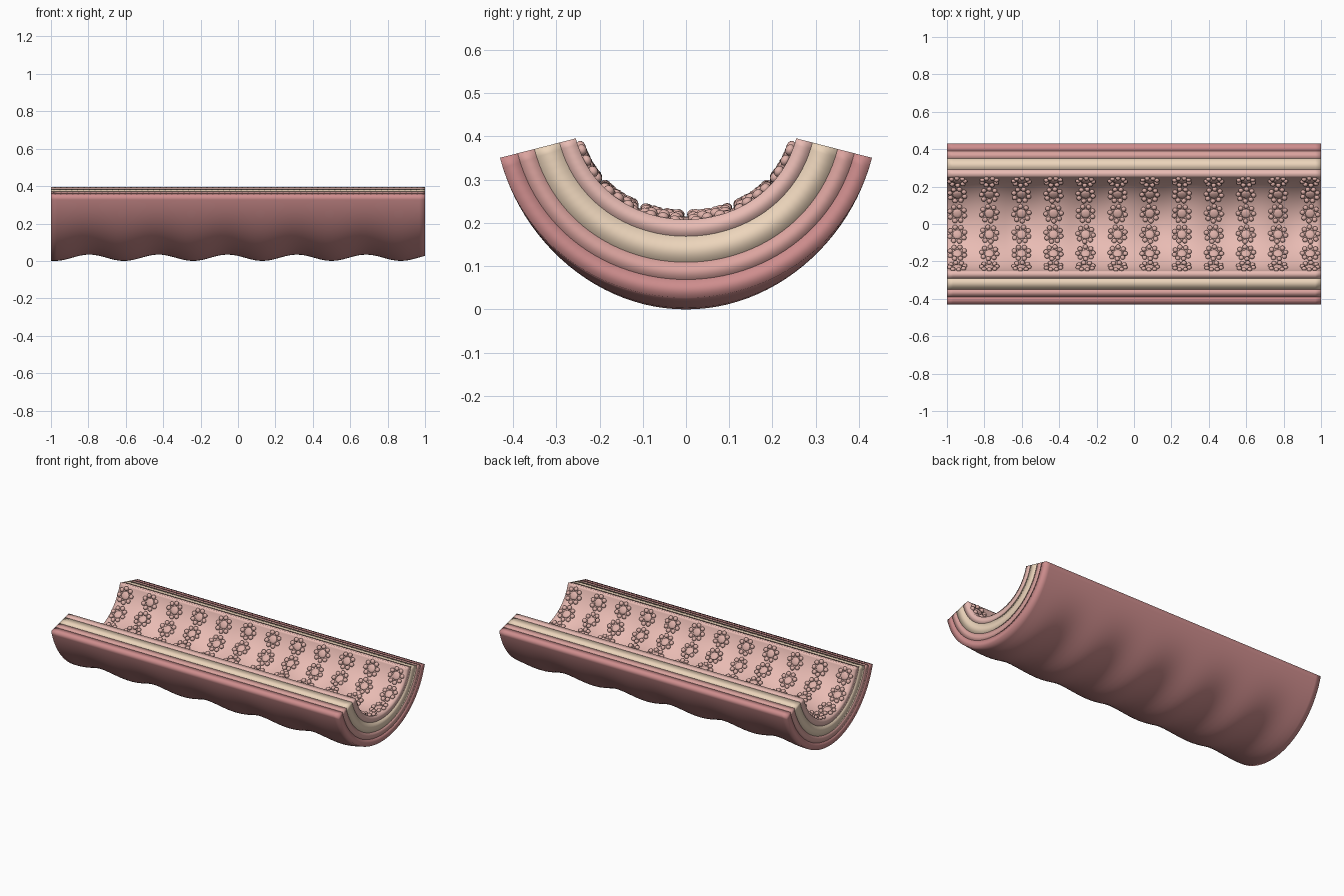
import bpy, bmesh, math, random
from mathutils import Vector, Matrix

if "Cube" in bpy.data.objects:
    bpy.data.objects.remove(bpy.data.objects["Cube"])

random.seed(3)
CZ = 0.461                     # height of the arc centre
HALF = math.radians(75.6)      # half opening angle of the trough
NX, NA = 64, 48


def place(x, a, r):
    """Point on the gently waving half pipe (a = angle from straight down)."""
    wave = -math.cos(2 * math.pi * (x + 0.98) / 0.37)
    fade = math.cos(a / HALF * math.pi / 2) ** 2
    return Vector((x, r * math.sin(a), CZ - r * math.cos(a) + 0.017 * wave * fade))


def material(name, rgb):
    m = bpy.data.materials.new(name)
    m.diffuse_color = tuple((c / 255) ** 2.2 for c in rgb) + (1,)
    m.use_nodes = True
    m.node_tree.nodes["Principled BSDF"].inputs["Base Color"].default_value = m.diffuse_color
    return m


def finish(bm, name, mat):
    bmesh.ops.recalc_face_normals(bm, faces=bm.faces[:])
    me = bpy.data.meshes.new(name)
    bm.to_mesh(me)
    bm.free()
    for p in me.polygons:
        p.use_smooth = True
    me.materials.append(mat)
    ob = bpy.data.objects.new(name, me)
    bpy.context.collection.objects.link(ob)
    return ob


def layer(name, r_out, r_in, mat):
    """Closed curved slab between two radii."""
    bm = bmesh.new()
    grids = []
    for r in (r_out, r_in):
        grids.append([[bm.verts.new(place(-1 + 2 * i / NX, -HALF + 2 * HALF * j / NA, r))
                       for j in range(NA + 1)] for i in range(NX + 1)])
    o, n = grids
    for g in grids:
        for i in range(NX):
            for j in range(NA):
                bm.faces.new((g[i][j], g[i + 1][j], g[i + 1][j + 1], g[i][j + 1]))
    for i in (0, NX):          # end faces
        for j in range(NA):
            bm.faces.new((o[i][j], o[i][j + 1], n[i][j + 1], n[i][j]))
    for j in (0, NA):          # long rims
        for i in range(NX):
            bm.faces.new((o[i][j], o[i + 1][j], n[i + 1][j], n[i][j]))
    finish(bm, name, mat)


# Four nested wall layers, outside to inside
R_IN = 0.263
layer("outer_wall", 0.444, 0.402, material("rose", (205, 140, 140)))
layer("second_layer", 0.402, 0.362, material("pink", (218, 162, 157)))
layer("middle_layer", 0.362, 0.302, material("cream", (236, 212, 186)))
layer("inner_lining", 0.302, R_IN, material("light_pink", (232, 186, 178)))

# Bead rosettes covering the inner lining
bm = bmesh.new()


def bead(x, a, size, height):
    m = (Matrix.Translation(place(x, a, R_IN - height * 0.5)) @ Matrix.Rotation(a, 4, 'X')
         @ Matrix.Diagonal((size, size, height, 1)))
    bmesh.ops.create_icosphere(bm, subdivisions=2, radius=1, matrix=m)


for col in range(12):
    for row in range(6):
        cx = -0.945 + col * 0.1715
        ca = math.radians(-62 + row * 24.8)
        spin = random.uniform(0, math.pi / 4)
        bead(cx, ca, 0.026, 0.007)
        for k in range(8):
            t = spin + k * math.pi / 4
            bead(cx + 0.041 * math.cos(t), ca + 0.041 * math.sin(t) / R_IN, 0.0135, 0.011)
finish(bm, "bead_rosettes", material("bead_pink", (222, 176, 168)))
